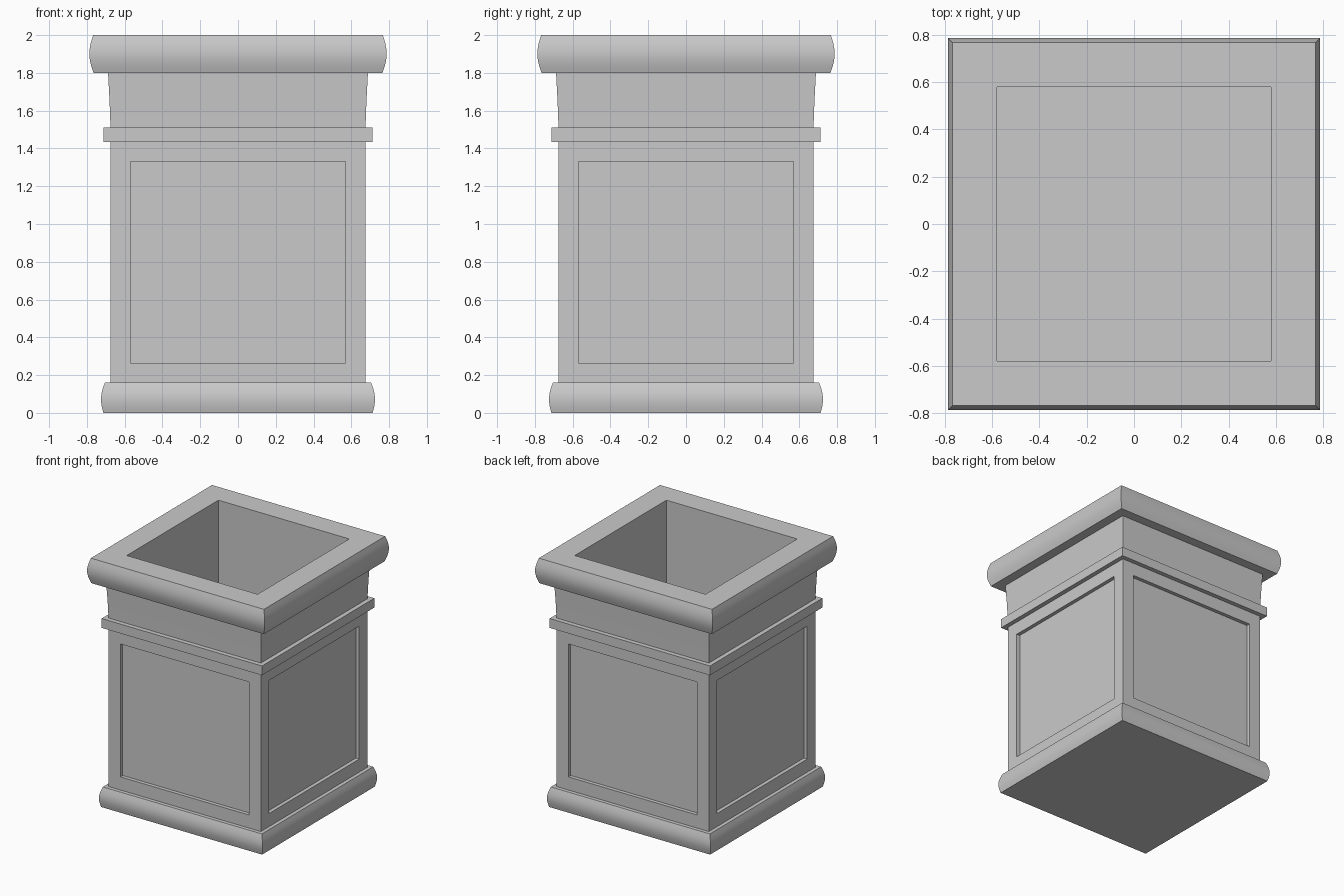
import bpy, bmesh, math

default = bpy.data.objects.get("Cube")
if default:
    bpy.data.objects.remove(default, do_unlink=True)

stone = bpy.data.materials.new("grey_stone")
stone.use_nodes = True
GREY = (0.59, 0.59, 0.59, 1)
stone.diffuse_color = GREY
stone.node_tree.nodes["Principled BSDF"].inputs["Base Color"].default_value = GREY
stone.node_tree.nodes["Principled BSDF"].inputs["Roughness"].default_value = 0.8


def bulge(r_low, r_high, swell, z_low, z_high, steps=10):
    """Points (half width, z) of a rounded moulding, from bottom to top."""
    points = []
    for i in range(steps + 1):
        t = i / steps
        r = r_low + (r_high - r_low) * t + swell * math.sin(math.pi * t)
        points.append((r, z_low + (z_high - z_low) * t))
    return points


def square_sweep(name, profile, cap_start=False, cap_end=False, panel=None):
    """Carry a profile of (half width, z) round a square with mitred corners."""
    bm = bmesh.new()
    corners = [(-1, -1), (1, -1), (1, 1), (-1, 1)]
    rings = [[bm.verts.new((r * x, r * y, z)) for x, y in corners] for r, z in profile]
    sides = []
    for a, b in zip(rings, rings[1:]):
        for i in range(4):
            j = (i + 1) % 4
            sides.append(bm.faces.new((a[i], a[j], b[j], b[i])))
    if cap_start:
        bm.faces.new(rings[0][::-1])
    if cap_end:
        bm.faces.new(rings[-1])
    if panel:
        # Sunken panel with a square-cut border on every side
        bm.normal_update()
        margin, depth = panel
        bmesh.ops.inset_individual(bm, faces=sides, thickness=margin, use_even_offset=True)
        moved = bmesh.ops.extrude_discrete_faces(bm, faces=sides)["faces"]
        for face in moved:
            face.normal_update()
            bmesh.ops.translate(bm, verts=face.verts, vec=face.normal * -depth)
    mesh = bpy.data.meshes.new(name)
    bm.to_mesh(mesh)
    bm.free()
    mesh.materials.append(stone)
    obj = bpy.data.objects.new(name, mesh)
    bpy.context.collection.objects.link(obj)
    bpy.ops.object.select_all(action="DESELECT")
    obj.select_set(True)
    bpy.context.view_layer.objects.active = obj
    bpy.ops.object.shade_smooth_by_angle(angle=math.radians(30))
    return obj


BODY = 0.675
OPENING = 0.58

# Rounded plinth with the closed underside
square_sweep("base_moulding", bulge(0.713, 0.705, 0.016, 0, 0.16) + [(BODY, 0.16)],
             cap_start=True)

# Panelled body
square_sweep("body", [(BODY, 0.16), (BODY, 1.435)], panel=(0.105, 0.03))

# Square band above the panels
square_sweep("band", [(BODY, 1.435), (0.711, 1.435), (0.711, 1.51), (BODY, 1.51)])

# Slightly flared neck
square_sweep("neck", [(BODY, 1.51), (0.68, 1.65), (0.688, 1.8)])

# Rounded rim with flat top
square_sweep("rim", [(0.688, 1.8)] + bulge(0.765, 0.767, 0.021, 1.8, 2) + [(OPENING, 2)])

# Hollow inside, down to the floor
square_sweep("inner_walls", [(OPENING, 2), (OPENING, 0.16)], cap_end=True)
